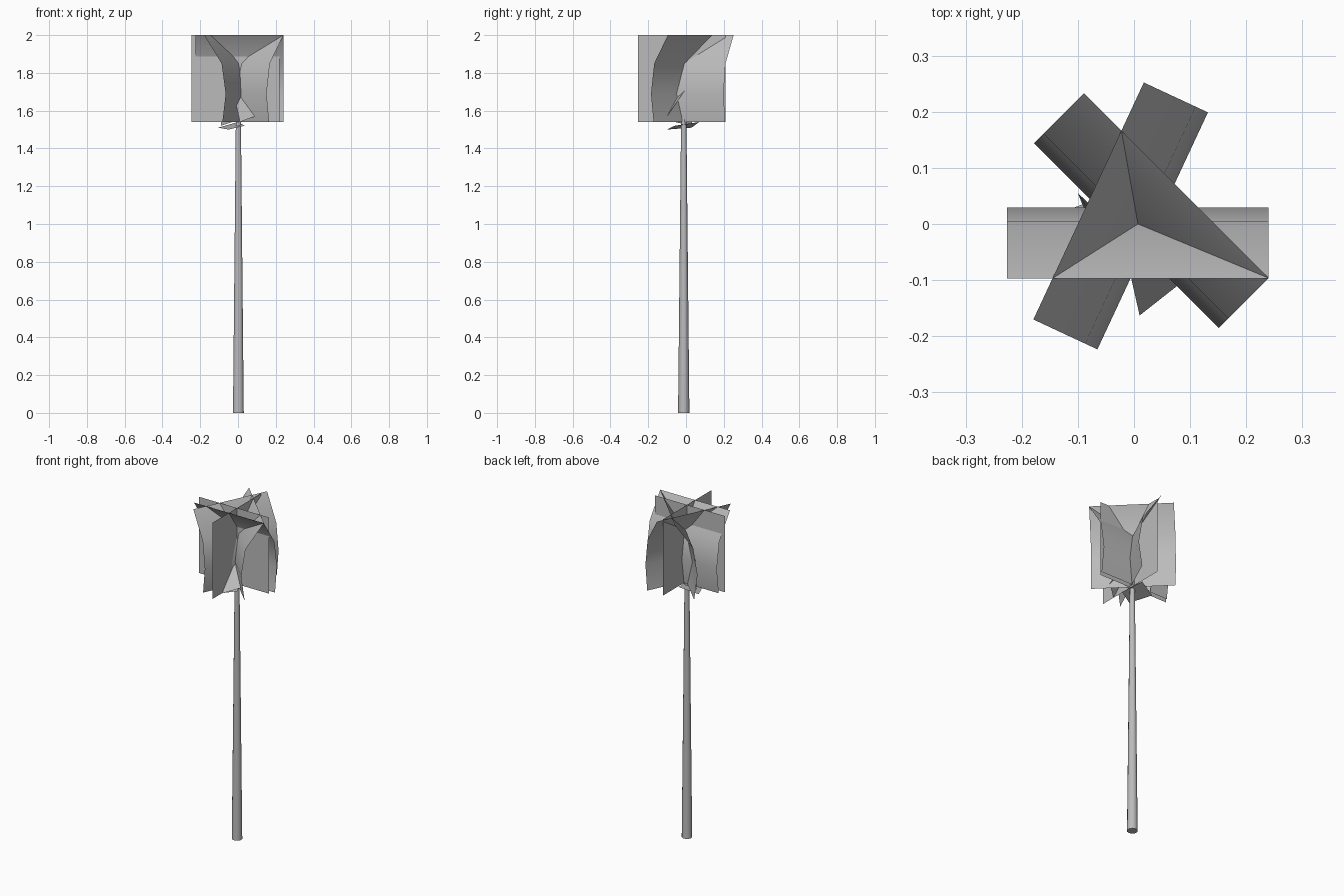
import bpy, bmesh, math
from mathutils import Vector

cube = bpy.data.objects.get("Cube")
if cube:
    bpy.data.objects.remove(cube, do_unlink=True)

grey = bpy.data.materials.new("plain_grey")
grey.use_nodes = True
COLOUR = (0.5, 0.5, 0.5, 1)
grey.diffuse_color = COLOUR
grey.node_tree.nodes["Principled BSDF"].inputs["Base Color"].default_value = COLOUR


def finish(name, bm, smooth=False):
    """Turn a bmesh into a named, coloured object."""
    mesh = bpy.data.meshes.new(name)
    bm.to_mesh(mesh)
    bm.free()
    mesh.materials.append(grey)
    obj = bpy.data.objects.new(name, mesh)
    bpy.context.collection.objects.link(obj)
    if smooth:
        bpy.ops.object.select_all(action='DESELECT')
        obj.select_set(True)
        bpy.context.view_layer.objects.active = obj
        bpy.ops.object.shade_smooth_by_angle(angle=math.radians(60))
    return obj


def sheet(name, rows, smooth=False):
    """Skin a strip of faces between successive pairs of points."""
    bm = bmesh.new()
    pairs = [[bm.verts.new(p) for p in row] for row in rows]
    for (a, b), (c, d) in zip(pairs, pairs[1:]):
        bm.faces.new((a, b, d, c))
    finish(name, bm, smooth)


BOTTOM, TOP, HALF = 1.54, 2.0, 0.233
CENTRE = Vector((0.007, 0, 0))

# Slender tapering trunk
bm = bmesh.new()
bmesh.ops.create_cone(bm, cap_ends=True, segments=10, radius1=0.03,
                      radius2=0.014, depth=1.56)
bmesh.ops.translate(bm, verts=bm.verts, vec=(0.002, -0.012, 0.78))
finish("trunk", bm, True)

# Three bowed leaf cards that flare outward at the top: (offset, height)
BOW = [(-0.01, BOTTOM), (-0.029, 1.69), (-0.005, 1.85), (0.097, TOP)]
for i, angle in enumerate((0, 65, 135)):
    a = math.radians(angle)
    along = Vector((math.cos(a), math.sin(a), 0))
    # outward direction of the flare
    out = Vector((along.y, -along.x, 0))
    if angle == 65:
        out = -out
    rows = [[CENTRE + out * u + along * s * HALF + Vector((0, 0, z))
             for s in (-1, 1)] for u, z in BOW]
    sheet(f"bowed_leaf_{i + 1}", rows, True)

# Two upright crossed leaf cards
sheet("upright_leaf_wide", [[(-0.245, -0.02, z), (0.221, -0.02, z)]
                            for z in (BOTTOM, TOP)])
sheet("upright_leaf_deep", [[(0.007, -0.255, z), (0.007, 0.21, z)]
                            for z in (BOTTOM, TOP)])

# Small drooping leaves under the crown
sheet("small_leaf_front", [[(0.01, 0.03, 1.76), (-0.02, -0.03, 1.68)],
                           [(0.09, -0.1, 1.57), (0.01, -0.163, 1.54)]])
sheet("small_leaf_side", [[(-0.1, 0.055, 1.73), (-0.02, -0.02, 1.74)],
                          [(-0.09, 0.03, 1.52), (-0.03, -0.06, 1.54)]])
sheet("small_leaf_low", [[(-0.105, 0.03, 1.51), (0.0, 0.07, 1.54)],
                         [(-0.05, -0.1, 1.5), (0.035, -0.06, 1.52)]])
